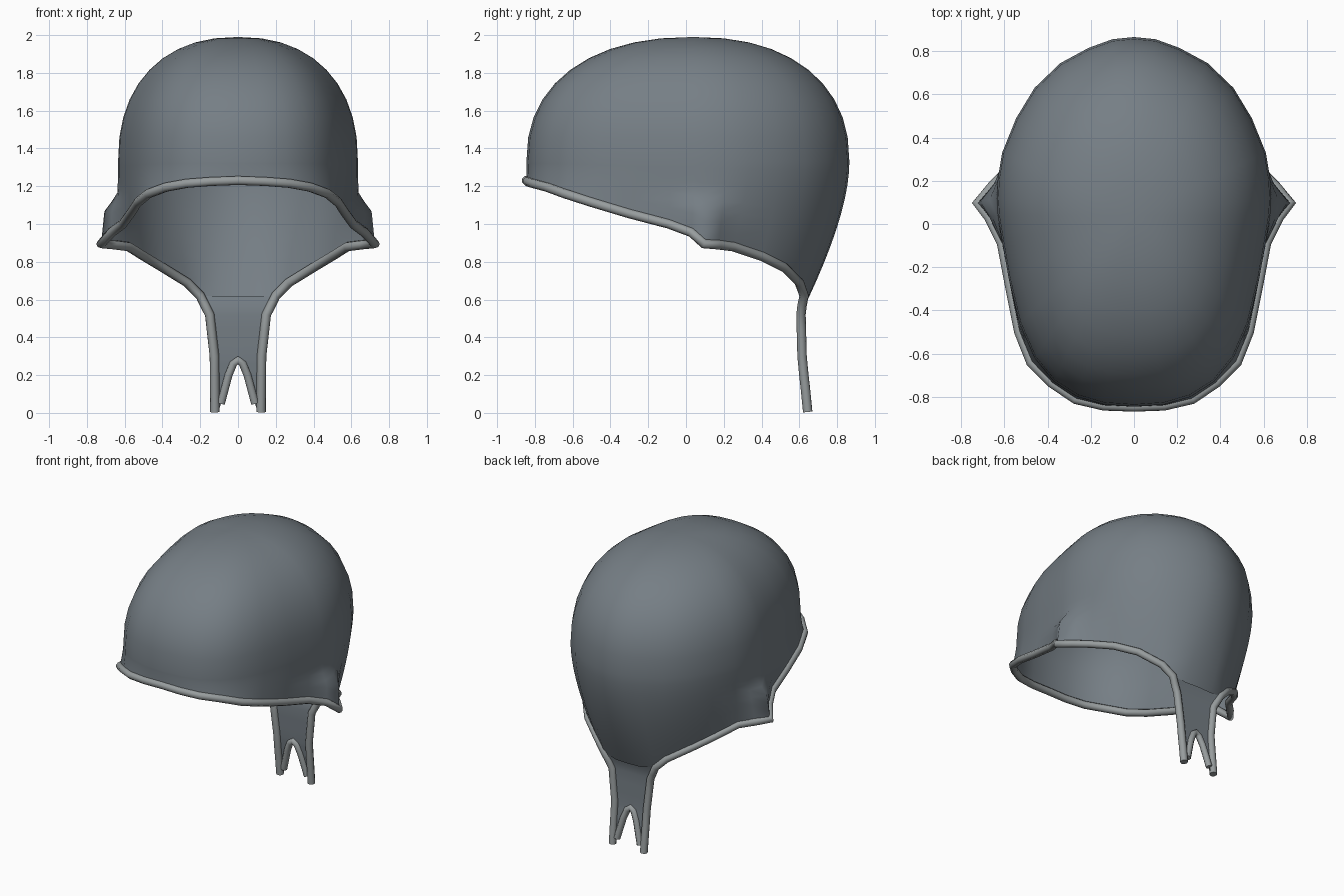
import bpy, bmesh, math
from mathutils import Vector

if "Cube" in bpy.data.objects:
    bpy.data.objects.remove(bpy.data.objects["Cube"])


def material(name, rgb):
    m = bpy.data.materials.new(name)
    m.diffuse_color = (*rgb, 1)
    m.use_nodes = True
    m.node_tree.nodes["Principled BSDF"].inputs["Base Color"].default_value = m.diffuse_color
    return m


CLOTH = material("slate cloth", (0.18, 0.21, 0.235))
TRIM = material("pale grey trim", (0.31, 0.335, 0.34))

# Half of the hem, front to back: hem x, y, z, then the widest outline x, y above it
STATIONS = [
    (0, -.845, 1.23, 0, -.845), (.14, -.84, 1.225, .14, -.835),
    (.27, -.81, 1.215, .26, -.80), (.38, -.735, 1.195, .37, -.73),
    (.475, -.64, 1.16, .46, -.62), (.53, -.50, 1.115, .53, -.46),
    (.57, -.30, 1.055, .58, -.25), (.61, -.09, 1.0, .61, -.08),
    (.635, .03, .955, .63, .04), (.65, .095, .895, .635, .12),
    (.63, .17, .89, .63, .21), (.58, .25, .88, .61, .33),
    (.50, .40, .83, .545, .49), (.40, .52, .77, .46, .63),
    (.27, .60, .69, .34, .745), (.20, .625, .62, .21, .815),
    (.10, .64, .60, .10, .855), (0, .645, .60, 0, .865)]
ZW, TOP = 1.33, 1.99      # height of widest outline, crown height


def flare(p):
    """Pull the cloth outwards into a point over the ear."""
    s = min(1, max(0, (1.17 - p.z) / .11))
    w = max(0, 1 - abs(p.y - .095) / .12)
    p.x += .075 * s * s * (3 - 2 * s) * w
    return p


def meridian(st):
    hem, wide = Vector(st[:3]), Vector((st[3], st[4], ZW))
    pts = []
    ctrl = Vector((wide.x, wide.y, ZW + (hem.z - ZW) * .36))
    for i in range(9):                       # hem up to the widest outline
        t = 1 - i / 9
        pts.append(flare(wide * (1 - t) ** 2 + ctrl * 2 * t * (1 - t) + hem * t * t))
    for i in range(11):                      # widest outline up to the crown
        a = math.pi / 2 * i / 10
        k = max(0, math.cos(a)) ** .88 if i < 10 else 0
        h = math.sin(a) ** .88
        pts.append(Vector((wide.x * k, wide.y * k + .04 * (1 - k), ZW + (TOP - ZW) * h)))
    return pts


def grid_object(name, cols, mat):
    """Skin a list of point columns, then mirror it across x."""
    bm = bmesh.new()
    vs = [[bm.verts.new(p) for p in c] for c in cols]
    for a, b in zip(vs, vs[1:]):
        for i in range(len(a) - 1):
            bm.faces.new((a[i], b[i], b[i + 1], a[i + 1]))
    bmesh.ops.remove_doubles(bm, verts=bm.verts, dist=.0005)
    for f in bm.faces:
        f.smooth = True
    me = bpy.data.meshes.new(name)
    bm.to_mesh(me)
    bm.free()
    me.materials.append(mat)
    ob = bpy.data.objects.new(name, me)
    bpy.context.collection.objects.link(ob)
    mod = ob.modifiers.new("mirror", 'MIRROR')
    mod.use_clip = True
    return ob


def tube(name, half, radius):
    """Round trim along a half path that starts on the centre line."""
    path = [Vector((-p.x, p.y, p.z)) for p in reversed(half[1:])] + list(half)
    cu = bpy.data.curves.new(name, 'CURVE')
    cu.dimensions = '3D'
    cu.bevel_depth, cu.bevel_resolution, cu.use_fill_caps = radius, 2, True
    sp = cu.splines.new('POLY')
    sp.points.add(len(path) - 1)
    for q, p in zip(sp.points, path):
        q.co = (*p, 1)
    sp.use_smooth = True
    cu.materials.append(mat := TRIM)
    ob = bpy.data.objects.new(name, cu)
    bpy.context.collection.objects.link(ob)
    return ob


def lerp(table, z):
    for (z0, v0), (z1, v1) in zip(table, table[1:]):
        if z <= z1:
            return v0 + (v1 - v0) * max(0, z - z0) / (z1 - z0)
    return table[-1][1]


# Cap
grid_object("cap", [meridian(s) for s in STATIONS], CLOTH)

# Forked neck tail: edge, notch and lean by height
EDGE = [(0, .122), (.3, .125), (.52, .15), (.57, .175), (.62, .20)]
NOTCH = [(0, .105), (.05, .09), (.2, .05), (.26, .025), (.28, 0)]
LEAN = [(0, .645), (.13, .632), (.28, .615), (.55, .608), (.62, .632)]
heights = [.01, .05, .12, .2, .26, .28, .36, .44, .52, .57, .62]
cols = []
for j in range(5):
    col = []
    for z in heights:
        a, b = lerp(NOTCH, z), lerp(EDGE, z)
        col.append(Vector((a + (b - a) * j / 4, lerp(LEAN, z), z)))
    cols.append(col)
grid_object("neck_tail", cols, CLOTH)

# Hem trim: around the cap opening and down both tail edges
hem = [flare(Vector(s[:3])) for s in STATIONS[:16]]
hem += [Vector((lerp(EDGE, z), lerp(LEAN, z), z)) for z in (.57, .52, .44, .3, .2, .13, .005)]
tube("hem_trim", hem, .025)

# Notch trim between the two tail ends
tube("notch_trim", [Vector((lerp(NOTCH, z), lerp(LEAN, z), z))
                    for z in (.28, .26, .2, .12, .05)], .022)
